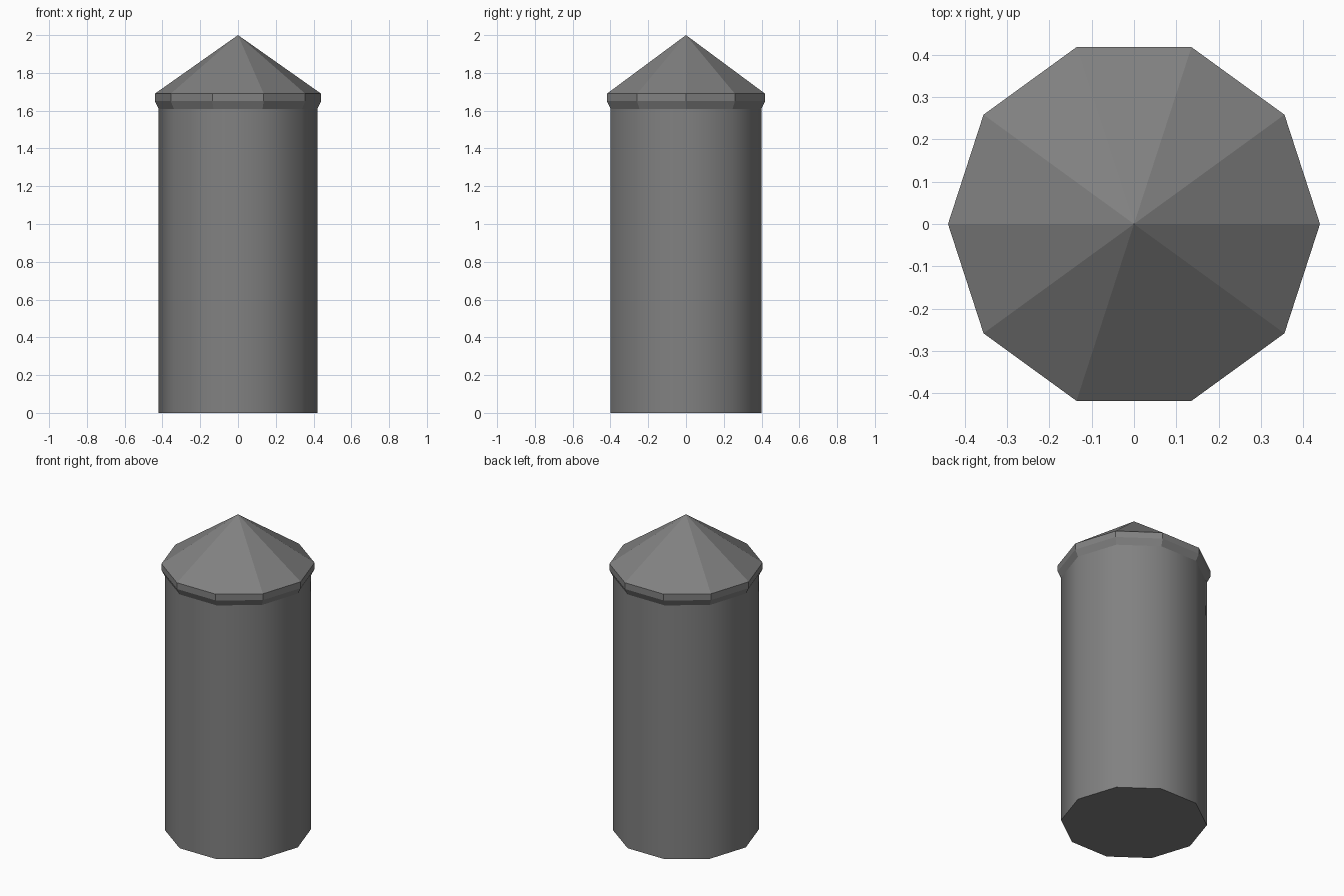
import bpy
import bmesh
from math import cos, sin, tau

SIDES = 10

cube = bpy.data.objects.get("Cube")
if cube:
    bpy.data.objects.remove(cube, do_unlink=True)

grey = bpy.data.materials.new("stone_grey")
grey.use_nodes = True
colour = (0.22, 0.22, 0.22, 1)
grey.diffuse_color = colour
grey.node_tree.nodes["Principled BSDF"].inputs["Base Color"].default_value = colour


def lathe(name, profile, smooth=False, floor=False, apex=None):
    """Ten-sided shell from (radius, height) rings, with optional floor and tip."""
    bm = bmesh.new()
    rings = [[bm.verts.new((r * cos(tau * i / SIDES), r * sin(tau * i / SIDES), z))
              for i in range(SIDES)] for r, z in profile]
    for low, high in zip(rings, rings[1:]):
        for i in range(SIDES):
            j = (i + 1) % SIDES
            bm.faces.new((low[i], low[j], high[j], high[i])).smooth = smooth
    if floor:
        bm.faces.new(rings[0][::-1])
    if apex is not None:
        tip = bm.verts.new((0, 0, apex))
        for i in range(SIDES):
            bm.faces.new((rings[-1][i], rings[-1][(i + 1) % SIDES], tip))
    # Keep the floor outline crisp
    for edge in bm.edges:
        if any(not f.smooth for f in edge.link_faces):
            edge.smooth = False
    mesh = bpy.data.meshes.new(name)
    bm.to_mesh(mesh)
    bm.free()
    mesh.materials.append(grey)
    obj = bpy.data.objects.new(name, mesh)
    bpy.context.collection.objects.link(obj)
    return obj


# Smooth tower wall with a flat floor
lathe("tower_wall", [(0.42, 0), (0.42, 1.61)], smooth=True, floor=True)

# Faceted flared eave, upright rim and pointed roof
lathe("roof", [(0.42, 1.61), (0.44, 1.65), (0.44, 1.69)], apex=2)
